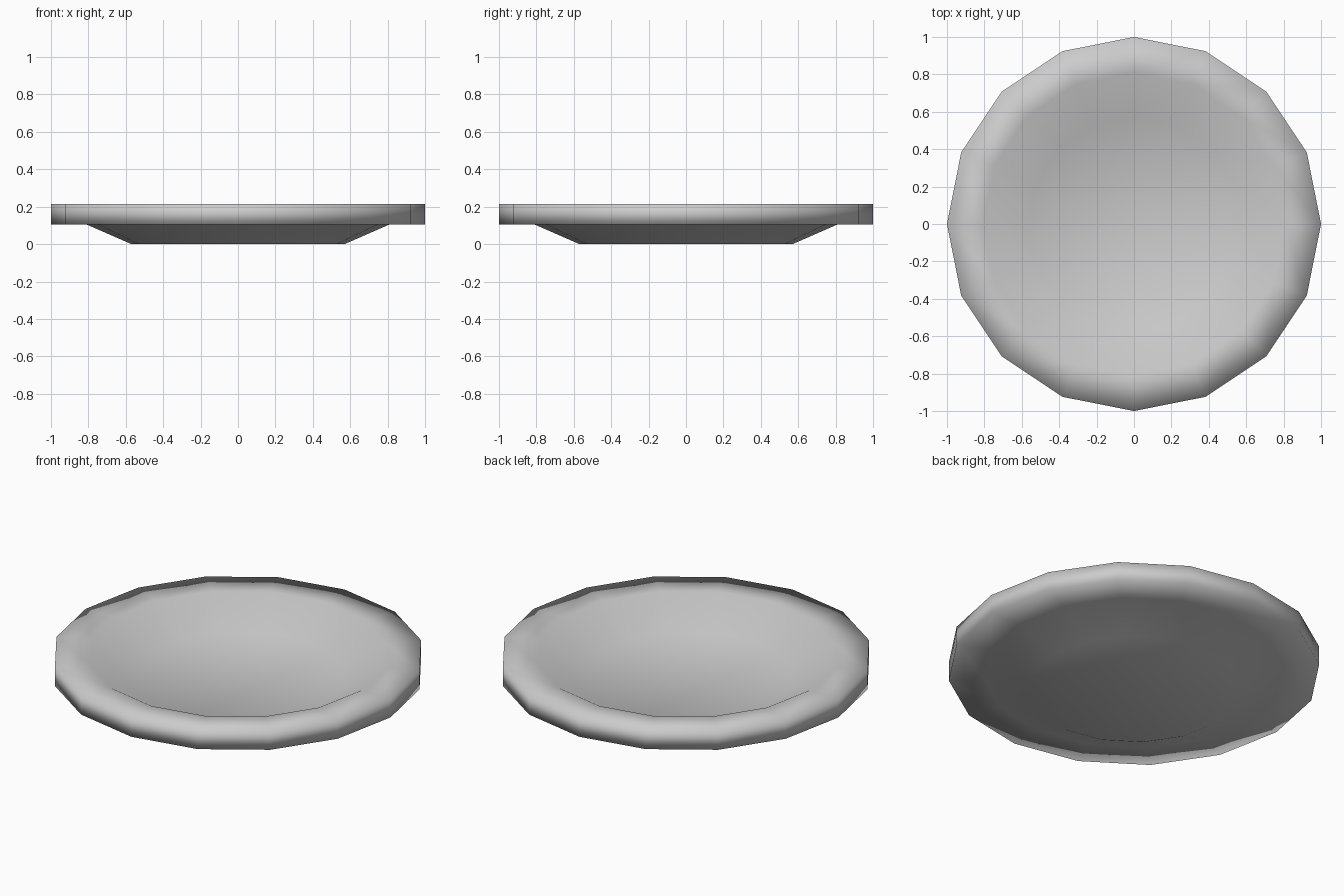
import bpy, bmesh, math

if "Cube" in bpy.data.objects:
    bpy.data.objects.remove(bpy.data.objects["Cube"])

SIDES = 16


def ring(bm, r, z):
    return [bm.verts.new((r * math.cos(2 * math.pi * i / SIDES),
                          r * math.sin(2 * math.pi * i / SIDES), z))
            for i in range(SIDES)]


# Plate profile (radius, height): foot, underside, rim wall, rim top, dish floor
profile = [(0.57, 0.0), (0.81, 0.105), (1.0, 0.105),
           (1.0, 0.215), (0.81, 0.215), (0.57, 0.08)]

bm = bmesh.new()
rings = [ring(bm, r, z) for r, z in profile]
for a, b in zip(rings, rings[1:]):
    for i in range(SIDES):
        j = (i + 1) % SIDES
        bm.faces.new((a[i], a[j], b[j], b[i]))

# Flat base and dish floor
bm.faces.new(rings[0][::-1])
bm.faces.new(rings[-1])
bmesh.ops.recalc_face_normals(bm, faces=bm.faces)

# The whole plate is smooth shaded, including across the rim
for f in bm.faces:
    f.smooth = True

mesh = bpy.data.meshes.new("plate")
bm.to_mesh(mesh)
bm.free()
plate = bpy.data.objects.new("plate", mesh)
bpy.context.collection.objects.link(plate)
